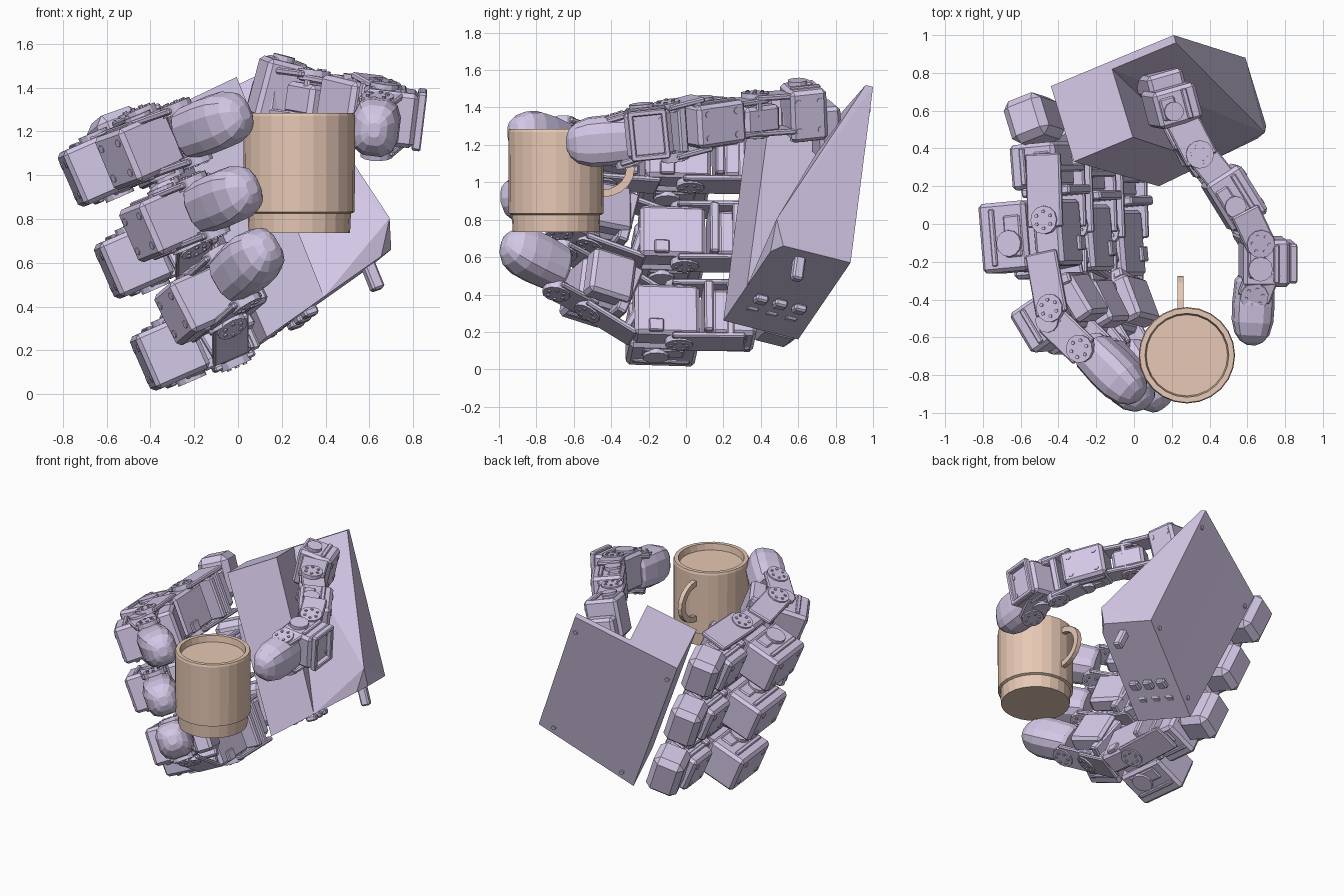
import bpy, bmesh, math
from mathutils import Vector as V, Matrix

if "Cube" in bpy.data.objects:
    bpy.data.objects.remove(bpy.data.objects["Cube"])

def material(name, col):
    m = bpy.data.materials.new(name)
    m.diffuse_color = col
    m.use_nodes = True
    m.node_tree.nodes["Principled BSDF"].inputs["Base Color"].default_value = m.diffuse_color
    return m

LILAC = material("lilac_plastic", (0.66, 0.58, 0.80, 1))
CLAY = material("clay", (0.80, 0.58, 0.46, 1))

def finish(name, bm, mat=LILAC):
    bmesh.ops.recalc_face_normals(bm, faces=bm.faces)
    me = bpy.data.meshes.new(name)
    bm.to_mesh(me)
    bm.free()
    me.materials.append(mat)
    ob = bpy.data.objects.new(name, me)
    bpy.context.collection.objects.link(ob)
    return ob

def frame(c, d, w):
    # local x runs along the link, z along the hinge axis, y points outward
    x = V(d).normalized()
    z = (V(w) - x * V(w).dot(x)).normalized()
    y = z.cross(x)
    m = Matrix((x, y, z)).transposed().to_4x4()
    m.translation = V(c)
    return m

def box(bm, m, size, at=(0, 0, 0), bev=0.02):
    t = bmesh.new()
    bmesh.ops.create_cube(t, size=1, matrix=Matrix.Translation(at) @ Matrix.Diagonal((*size, 1)))
    if bev:
        bmesh.ops.bevel(t, geom=t.edges[:], offset=bev, segments=1, affect='EDGES')
    t.transform(m)
    me = bpy.data.meshes.new("tmp")
    t.to_mesh(me)
    t.free()
    bm.from_mesh(me)
    bpy.data.meshes.remove(me)

def disc(bm, m, at, r, depth, axis='z', n=12):
    rot = {'z': Matrix.Identity(4), 'x': Matrix.Rotation(math.pi / 2, 4, 'Y'),
           'y': Matrix.Rotation(math.pi / 2, 4, 'X')}[axis]
    bmesh.ops.create_cone(bm, cap_ends=True, segments=n, radius1=r, radius2=r, depth=depth,
                          matrix=m @ Matrix.Translation(at) @ rot)

def hull(name, pts):
    bm = bmesh.new()
    for p in pts:
        bm.verts.new(p)
    bmesh.ops.convex_hull(bm, input=bm.verts[:])
    bmesh.ops.dissolve_limit(bm, angle_limit=0.02, verts=bm.verts[:], edges=bm.edges[:])
    return finish(name, bm)

def servo(bm, m, size, at=(0, 0, 0)):
    # motor body, raised band, horn discs on both sides and screw heads on the outer end
    sx, sy, sz = size
    a = V(at)
    box(bm, m, size, at)
    box(bm, m, (sx * 0.82, 0.03, sz + 0.025), a + V((0, sy * 0.2, 0)), 0.006)
    box(bm, m, (sx * 0.6, sy * 0.35, sz + 0.02), a + V((0, -sy * 0.22, 0)), 0.008)
    disc(bm, m, a + V((sx * 0.1, -sy * 0.15, 0)), min(sx, sy) * 0.26, sz + 0.05)
    for i in (-1, 1):
        for k in (-1, 1):
            disc(bm, m, a + V((i * sx * 0.3, sy / 2, k * sz * 0.28)), 0.018, 0.01, 'y', 8)

def bracket(bm, p, q, axis, width, height):
    # U-frame: two cheeks and a cross bar, with hinge discs and screws
    p, q = V(p), V(q)
    m = frame((p + q) / 2, q - p, axis)
    L, r = (q - p).length, min(0.075, height * 0.5)
    for s in (-1, 1):
        z = s * width / 2
        box(bm, m, (L, height, 0.03), (0, 0, z), 0.008)
        disc(bm, m, (L * 0.4, 0, z), r, 0.05)
        for k in range(6):
            t = k * math.pi / 3
            disc(bm, m, (L * 0.4 + r * 0.6 * math.cos(t), r * 0.6 * math.sin(t), z), 0.01, 0.065, 'z', 6)
    box(bm, m, (0.04, height, width), (-L * 0.3, 0, 0), 0.008)

def fingertip(name, c, d, axis, length, wy, wz):
    # rounded low-poly pad lofted from rings
    m = frame(c, d, axis)
    bm = bmesh.new()
    rings = []
    for f, s in ((-0.5, 0.8), (-0.44, 0.93), (-0.1, 1), (0.15, 0.98), (0.34, 0.82), (0.45, 0.55), (0.5, 0.25)):
        ring = []
        for k in range(12):
            t = (k + 0.5) * math.pi / 6
            cy, cz = [math.copysign(abs(v) ** 0.7, v) for v in (math.cos(t), math.sin(t))]
            ring.append(bm.verts.new(m @ V((f * length, cy * wy / 2 * s, cz * wz / 2 * s))))
        rings.append(ring)
    for a, b in zip(rings, rings[1:]):
        for k in range(12):
            bm.faces.new((a[k], a[(k + 1) % 12], b[(k + 1) % 12], b[k]))
    bm.faces.new(rings[0])
    bm.faces.new(rings[-1])
    finish(name, bm)

# palm: full-depth block on the finger side, wedge on the thumb side
N = V((0.284, -0.93, 0.233)).normalized()
U = V((0.373, -0.118, -0.922)).normalized()
T = N * 0.43
A, F = V((0.21, 1.0, 1.51)), V((-0.44, 0.73, 1.2))
C, G = V((0.59, 0.88, 0.57)), V((0.01, 0.6, 0.16))
M, H = A.lerp(F, 0.52), C.lerp(G, 0.55)
hull("palm_block", [p + k * T for p in (M, F, G, H) for k in (0, 1)])
hull("palm_wedge", [A, M, H, C, A + 0.1 * T, M + 0.1 * T, H + T, C + T * 0.9,
                    C.lerp(G, 0.1) + T, C.lerp(A, 0.14) + T * 1.03 + V((0.03, 0, 0))])
bm = bmesh.new()
box(bm, frame((0.61, 0.6, 0.55), U, N), (0.16, 0.06, 0.06), bev=0.01)
m = frame(C.lerp(G, 0.72) + T * 0.5, U, N)
for i in (-1, 1):
    for k in (-1, 0, 1):
        box(bm, m, (0.04, 0.07, 0.07), (0.0, i * 0.07, k * 0.11), 0.01)
for p in (A.lerp(C, 0.07), F.lerp(G, 0.07), C.lerp(G, 0.1), G.lerp(C, 0.1)):
    disc(bm, frame(p.lerp((A + G) / 2, 0.1), N, U), (0, 0, 0), 0.016, 0.02, 'x', 8)
finish("palm_details", bm)

# three fingers: lower servo centre, tip centre
D = V((0.08, -1, 0.03)).normalized()
W = V((0.4, 0.02, -0.92))
W = (W - D * W.dot(D)).normalized()
O = W.cross(D)
fingers = (("index", (-0.41, -0.48, 1.13), (-0.10, -0.79, 1.24)),
           ("middle", (-0.30, -0.50, 0.80), (-0.05, -0.82, 0.90)),
           ("ring", (-0.14, -0.48, 0.43), (0.055, -0.82, 0.605)))
for i, (name, link, tip) in enumerate(fingers):
    mid = V((-0.55, -0.06, 1.07)) + V((0.165, -0.03, -0.42)) * i
    base = mid - O * 0.12 - D * 0.36
    link, tip = V(link), V(tip)
    bm = bmesh.new()
    # rounded housing on the palm edge
    box(bm, frame(base + V((-0.06, 0.24, 0.03)), N, U), (0.24, 0.22, 0.3), bev=0.04)
    servo(bm, frame(base, D, W), (0.24, 0.26, 0.26), (0, 0.02, 0))
    # open frame carrying the upper servo
    bracket(bm, base - O * 0.06 - D * 0.06, mid - O * 0.16 - D * 0.03, W, 0.31, 0.2)
    box(bm, frame(base + D * 0.14 - O * 0.05, D, W), (0.05, 0.28, 0.29), bev=0.01)
    finish(name + "_knuckle", bm)
    bm = bmesh.new()
    m = frame(mid, D, W)
    servo(bm, m, (0.37, 0.27, 0.27), (0, 0.1, 0))
    box(bm, m, (0.35, 0.16, 0.29), (0, -0.16, 0))
    box(bm, m, (0.24, 0.06, 0.2), (0, -0.06, 0), 0)
    box(bm, m, (0.08, 0.03, 0.07), (0.06, -0.245, 0.1), 0.006)
    bracket(bm, mid - O * 0.12 + D * 0.1, link - O * 0.04, W, 0.3, 0.18)
    box(bm, frame(mid.lerp(link, 0.62) - O * 0.1, link - mid, W), (0.06, 0.2, 0.29), bev=0.01)
    finish(name + "_upper_link", bm)
    bm = bmesh.new()
    d = (tip - link).normalized().lerp(D, 0.35)
    m = frame(link, d, W)
    servo(bm, m, (0.25, 0.28, 0.26), (0, 0.05, 0))
    box(bm, m, (0.25, 0.12, 0.26), (0, -0.17, 0))
    box(bm, m, (0.16, 0.05, 0.18), (0, -0.1, 0), 0)
    bracket(bm, link + d * 0.02, tip - (tip - link) * 0.38, W, 0.25, 0.18)
    finish(name + "_lower_link", bm)
    fingertip(name + "_tip", tip, tip - link, W, 0.38, 0.24, 0.26)

# thumb, hinging about a nearly vertical axis
Z = V((0.12, 0.0, 1.0))
P = [V(p) for p in ((0.2, 0.63, 1.38), (0.32, 0.4, 1.36), (0.53, 0.14, 1.32), (0.69, -0.2, 1.27), (0.63, -0.46, 1.22))]
bm = bmesh.new()
m = frame(P[0], (0.25, -0.95, -0.1), (0.25, 0, 1))
servo(bm, m, (0.2, 0.24, 0.28))
box(bm, m, (0.12, 0.2, 0.3), (-0.12, 0, -0.12))
bracket(bm, P[0], P[1] + V((0.03, -0.06, 0)), Z, 0.19, 0.18)
finish("thumb_base", bm)
bm = bmesh.new()
box(bm, frame(P[1] + V((0.02, -0.03, -0.02)), P[2] - P[0], Z), (0.22, 0.17, 0.15))
servo(bm, frame(P[2], P[3] - P[1], Z), (0.3, 0.22, 0.23))
bracket(bm, P[1], P[2], Z, 0.17, 0.16)
bracket(bm, P[2] + V((0.03, -0.05, 0)), P[3] + V((-0.04, 0.1, 0)), Z, 0.27, 0.16)
box(bm, frame(P[2].lerp(P[3], 0.55), P[3] - P[2], Z), (0.05, 0.16, 0.26), bev=0.01)
finish("thumb_upper_link", bm)
bm = bmesh.new()
m = frame(P[3], (0, -1, -0.1), Z)
servo(bm, m, (0.25, 0.25, 0.25))
for s in (-1, 1):
    box(bm, m, (0.2, 0.04, 0.03), (0, 0.14, s * 0.12), 0.006)
    box(bm, m, (0.03, 0.04, 0.26), (s * 0.09, 0.14, 0), 0.006)
bracket(bm, P[3], P[4] + V((0, 0.1, 0)), Z, 0.24, 0.18)
finish("thumb_lower_link", bm)
fingertip("thumb_tip", P[4], (-0.05, -1, -0.08), Z, 0.36, 0.22, 0.27)

# mug: faceted lathe with a stepped foot and a shallow recessed top
bm = bmesh.new()
prof = ((0.232, 0.735), (0.236, 0.825), (0.253, 0.832), (0.255, 1.27), (0.25, 1.285), (0.222, 1.285), (0.215, 1.24))
rings = [[bm.verts.new((0.28 + r * math.cos(k * math.tau / 24), -0.695 + r * math.sin(k * math.tau / 24), z))
          for k in range(24)] for r, z in prof]
for a, b in zip(rings, rings[1:]):
    for k in range(24):
        bm.faces.new((a[k], a[(k + 1) % 24], b[(k + 1) % 24], b[k]))
bm.faces.new(rings[0])
bm.faces.new(rings[-1])
finish("mug_body", bm, CLAY)

# mug handle: thin flat loop
bm = bmesh.new()
loops = []
for k in range(11):
    t = -math.pi / 2 + k * math.pi / 10
    row = []
    for ry, rz in ((0.175, 0.15), (0.13, 0.11)):
        for dx in (-0.016, 0.016):
            row.append(bm.verts.new((0.245 + dx, -0.45 + ry * math.cos(t), 1.07 + rz * math.sin(t))))
    loops.append([row[i] for i in (0, 1, 3, 2)])
for a, b in zip(loops, loops[1:]):
    for k in range(4):
        bm.faces.new((a[k], a[(k + 1) % 4], b[(k + 1) % 4], b[k]))
bm.faces.new(loops[0])
bm.faces.new(loops[-1])
finish("mug_handle", bm, CLAY)
